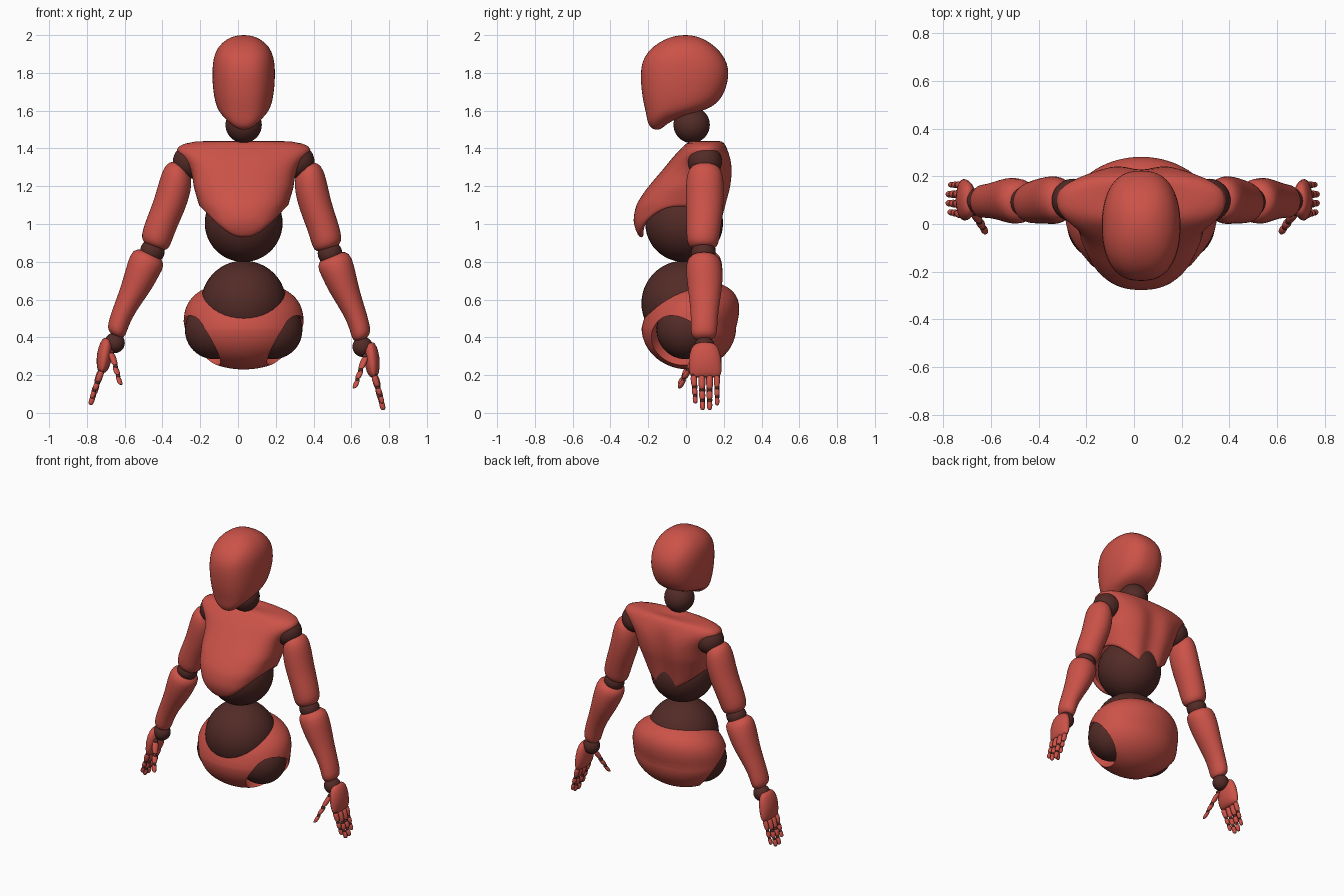
import bpy, bmesh, math
from mathutils import Vector, Matrix

if "Cube" in bpy.data.objects:
    bpy.data.objects.remove(bpy.data.objects["Cube"])

CX = 0.03          # body centre line
TAU = 2 * math.pi


def material(name, color):
    m = bpy.data.materials.new(name)
    m.diffuse_color = color
    m.use_nodes = True
    m.node_tree.nodes["Principled BSDF"].inputs["Base Color"].default_value = m.diffuse_color
    return m


RED = material("red_shell", (0.60, 0.085, 0.065, 1))
DARK = material("dark_joint", (0.085, 0.024, 0.02, 1))


def finish(name, bm, mat, recalc=True, subsurf=0):
    if recalc:
        bmesh.ops.recalc_face_normals(bm, faces=bm.faces)
    for f in bm.faces:
        f.smooth = True
    me = bpy.data.meshes.new(name)
    bm.to_mesh(me)
    bm.free()
    ob = bpy.data.objects.new(name, me)
    bpy.context.collection.objects.link(ob)
    me.materials.append(mat)
    if subsurf:
        ob.modifiers.new("smooth", 'SUBSURF').levels = subsurf
        ob.modifiers["smooth"].render_levels = subsurf
    return ob


def ball(name, c, r):
    bm = bmesh.new()
    bmesh.ops.create_uvsphere(bm, u_segments=40, v_segments=24, radius=r,
                              matrix=Matrix.Translation(c))
    return finish(name, bm, DARK)


def skin(name, rings, mat=RED, cap_end=True, subsurf=1):
    """Bridge point rings, listed top to bottom and counter-clockwise."""
    bm = bmesh.new()
    rows = [[bm.verts.new(p) for p in r] for r in rings]
    n = len(rows[0])
    for a, b in zip(rows, rows[1:]):
        for j in range(n):
            k = (j + 1) % n
            bm.faces.new((a[j], b[j], b[k], a[k]))
    bm.faces.new(rows[0])
    if cap_end:
        bm.faces.new(rows[-1][::-1])
    return finish(name, bm, mat, cap_end, subsurf)


def spow(v, p):
    return math.copysign(abs(v) ** p, v)


# Head: horizontal sections (z, half width, front y, back y)
head = [(2.0, .012, -.015, .01), (1.995, .05, -.06, .05), (1.98, .088, -.11, .095),
        (1.94, .137, -.178, .158), (1.88, .161, -.226, .207), (1.82, .166, -.24, .228),
        (1.75, .166, -.24, .223), (1.67, .157, -.231, .193), (1.62, .143, -.22, .145),
        (1.59, .127, -.213, .06), (1.56, .1, -.207, -.05), (1.53, .07, -.2, -.1),
        (1.508, .04, -.185, -.125), (1.5, .015, -.165, -.14)]
skin("head", [[(CX + w * spow(math.cos(a), .8), (f + b) / 2 + (b - f) / 2 * spow(math.sin(a), .9), z)
               for a in (TAU * j / 40 for j in range(40))] for z, w, f, b in head])
ball("neck_joint", (CX, .03, 1.525), .096)

# Chest shell: same section format, bottom edge dips at front and back
chest = [(1.43, .01, .1, .12), (1.445, .2, .04, .18), (1.428, .325, 0, .205),
         (1.395, .368, -.03, .22), (1.355, .33, -.07, .24), (1.29, .275, -.12, .255),
         (1.2, .266, -.2, .247), (1.1, .237, -.268, .222), (1.0, .2, -.283, .2),
         (.9, .16, -.235, .19)]


def chest_point(u, a):
    i = min(int(u), len(chest) - 2)
    z, w, f, b = (p + (q - p) * (u - i) for p, q in zip(chest[i], chest[i + 1]))
    x = w * spow(math.cos(a), .82)
    y = (f + b) / 2 + (b - f) / 2 * spow(math.sin(a), .82)
    if math.sin(a) > 0 and u > 3:      # hollow between the shoulder blades
        y -= .03 * math.exp(-(x / .06) ** 2) * min(1, (u - 3) / 2)
    return (CX + x, y, z)


def chest_ring(k):
    ring = []
    for j in range(48):
        a = TAU * j / 48
        s = math.sin(a)
        low = 1.09 - (.17 if s < 0 else .14) * s * s
        u = k if k <= 6 else 6 + (k - 6) / 6 * (1.2 - low) / .1
        ring.append(chest_point(u, a))
    return ring


torso = skin("chest_shell", [chest_ring(k) for k in range(13)], cap_end=False, subsurf=0)
wall = torso.modifiers.new("wall", 'SOLIDIFY')
wall.thickness, wall.offset = .03, -1
torso.modifiers.new("smooth", 'SUBSURF').levels = 1
ball("rib_joint", (CX, -.01, 1.005), .206)
ball("waist_joint", (CX, -.01, .58), .226)

# Pelvis shell: sheared ellipsoid with two leg openings
bm = bmesh.new()
bmesh.ops.create_uvsphere(bm, u_segments=64, v_segments=48, radius=1)
for v in bm.verts:
    z = .25 * v.co.z ** (2 / 3) if v.co.z > 0 else .22 * v.co.z
    v.co = Vector((CX + .318 * v.co.x, .015 + .25 * v.co.y + .25 * max(z, 0), .45 + z))
pelvis = finish("pelvis_shell", bm, RED)
for s in (-1, 1):
    hip = Vector((CX + s * .155, 0, .44))
    ball("hip_joint", hip, .156)
    axis = Vector((s * .65, -.36, -.6)).normalized()
    bm = bmesh.new()
    bmesh.ops.create_cone(bm, cap_ends=True, segments=48, radius1=.15, radius2=.165, depth=.5,
                          matrix=Matrix.Translation(hip + axis * .23)
                          @ axis.to_track_quat('Z', 'Y').to_matrix().to_4x4())
    cutter = finish("leg_cutter", bm, DARK)
    cutter.hide_render = True
    cut = pelvis.modifiers.new("leg_opening", 'BOOLEAN')
    cut.operation, cut.solver, cut.object = 'DIFFERENCE', 'EXACT', cutter
    bpy.context.view_layer.objects.active = pelvis
    bpy.ops.object.modifier_apply(modifier=cut.name)
    bpy.data.objects.remove(cutter)
bpy.ops.object.select_all(action='DESELECT')
pelvis.select_set(True)
bpy.ops.object.shade_smooth_by_angle(angle=math.radians(35))

# Arm sections: (z, centre x, x radius, centre y, y radius)
upper = [(1.318, .372, .02, .1, .03), (1.31, .372, .05, .1, .07), (1.27, .375, .076, .1, .095),
         (1.2, .385, .086, .1, .102), (1.1, .408, .083, .1, .1), (1.0, .445, .08, .095, .093),
         (.93, .466, .08, .09, .088), (.885, .475, .074, .09, .08), (.865, .477, .05, .09, .05)]
fore = [(.837, .493, .045, .095, .05), (.815, .503, .09, .095, .092), (.75, .53, .084, .097, .098),
        (.68, .553, .077, .1, .094), (.6, .587, .063, .1, .082), (.5, .632, .052, .097, .07),
        (.43, .65, .051, .095, .071), (.4, .655, .046, .095, .062), (.385, .657, .02, .095, .03)]
palm = [(.375, .7, .015, .1, .04), (.35, .7, .035, .1, .075), (.28, .71, .043, .1, .088),
        (.22, .715, .034, .103, .088), (.195, .72, .022, .103, .08), (.188, .722, .01, .103, .06)]
# Fingers: root, tip, radius
fingers = [((.72, .04, .2), (.765, .05, .05), .018), ((.724, .083, .2), (.77, .088, .015), .02),
           ((.724, .125, .2), (.77, .125, .015), .02), ((.72, .163, .2), (.762, .165, .04), .017),
           ((.675, .05, .3), (.617, -.035, .13), .021)]

for side, label in ((1, "left"), (-1, "right")):
    def place(p, side=side):
        """Mirror to the other side and swing that arm slightly outward."""
        if side > 0:
            return Vector(p)
        swing = Matrix.Rotation(.055, 3, 'Y')
        pivot = Vector((-.255, .1, 1.33))
        return swing @ (Vector((2 * CX - p[0], p[1], p[2])) - pivot) + pivot

    def limb(name, secs, tilt, n=24, subsurf=1):
        return skin(label + name, [[place((x + rx * math.cos(a), y + ry * math.sin(a),
                                           z + tilt * rx * math.cos(a)))
                                    for a in (TAU * j / n for j in range(n))]
                                   for z, x, rx, y, ry in secs], subsurf=subsurf)

    ball(label + "_shoulder_joint", place((.315, .1, 1.33)), .09)
    limb("_upper_arm", upper, .3)
    ball(label + "_elbow_joint", place((.487, .092, .845)), .065)
    limb("_forearm", fore, .4)
    ball(label + "_wrist_joint", place((.66, .098, .35)), .054)
    limb("_palm", palm, .2)
    for root, tip, r in fingers:
        root, tip = Vector(root), Vector(tip)
        for i, (t0, t1) in enumerate(((0, .42), (.45, .71), (.74, 1))):
            size = r * (1 - .12 * i)
            secs = []
            for t, k in ((0, .4), (.08, .85), (.3, 1), (.75, .95), (.93, .7), (1, .3)):
                p = root.lerp(tip, t0 + (t1 - t0) * t)
                secs.append((p.z, p.x, size * k, p.y, size * k))
            limb("_finger_segment", secs, .2, 12)
            ball(label + "_knuckle", place(root.lerp(tip, t0)), size * .75)
